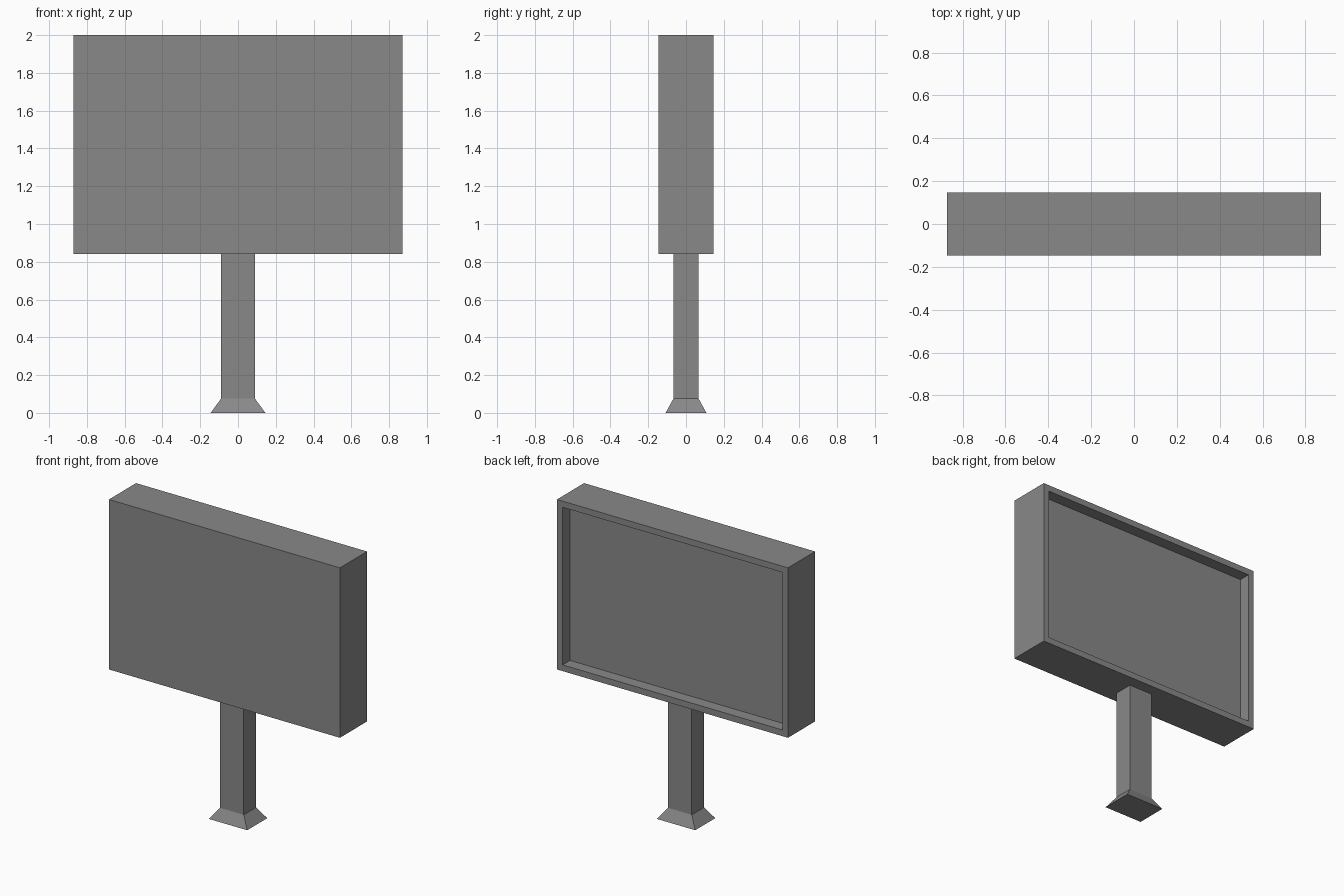
import bpy
import bmesh

cube = bpy.data.objects.get("Cube")
if cube:
    bpy.data.objects.remove(cube, do_unlink=True)

grey = bpy.data.materials.new("mid_grey")
grey.use_nodes = True
colour = (0.25, 0.25, 0.25, 1)
grey.diffuse_color = colour
grey.node_tree.nodes["Principled BSDF"].inputs["Base Color"].default_value = colour


def finish(name, bm):
    bmesh.ops.recalc_face_normals(bm, faces=bm.faces)
    mesh = bpy.data.meshes.new(name)
    bm.to_mesh(mesh)
    bm.free()
    mesh.materials.append(grey)
    obj = bpy.data.objects.new(name, mesh)
    bpy.context.collection.objects.link(obj)
    return obj


def box(half_x, half_y, z0, z1):
    bm = bmesh.new()
    bmesh.ops.create_cube(bm, size=2)
    for v in bm.verts:
        v.co = (v.co.x * half_x, v.co.y * half_y, z1 if v.co.z > 0 else z0)
    return bm


# Sign cabinet: plain front, framed recess in the back
bm = box(0.872, 0.146, 0.84, 2.0)
bm.normal_update()
back = next(f for f in bm.faces if f.normal.y > 0.9)
bmesh.ops.inset_region(bm, faces=[back], thickness=0.06)
rim = list(back.verts)
bmesh.ops.inset_region(bm, faces=[back], thickness=0)
for v in back.verts:
    v.co.y -= 0.08
finish("sign_cabinet", bm)

# Post with a flared foot
bm = box(0.09, 0.067, 0.075, 0.84)
bm.normal_update()
bottom = next(f for f in bm.faces if f.normal.z < -0.9)
foot = bmesh.ops.extrude_discrete_faces(bm, faces=[bottom])["faces"][0]
for v in foot.verts:
    v.co.x *= 0.145 / 0.09
    v.co.y *= 0.108 / 0.067
    v.co.z = 0
finish("post_and_foot", bm)
